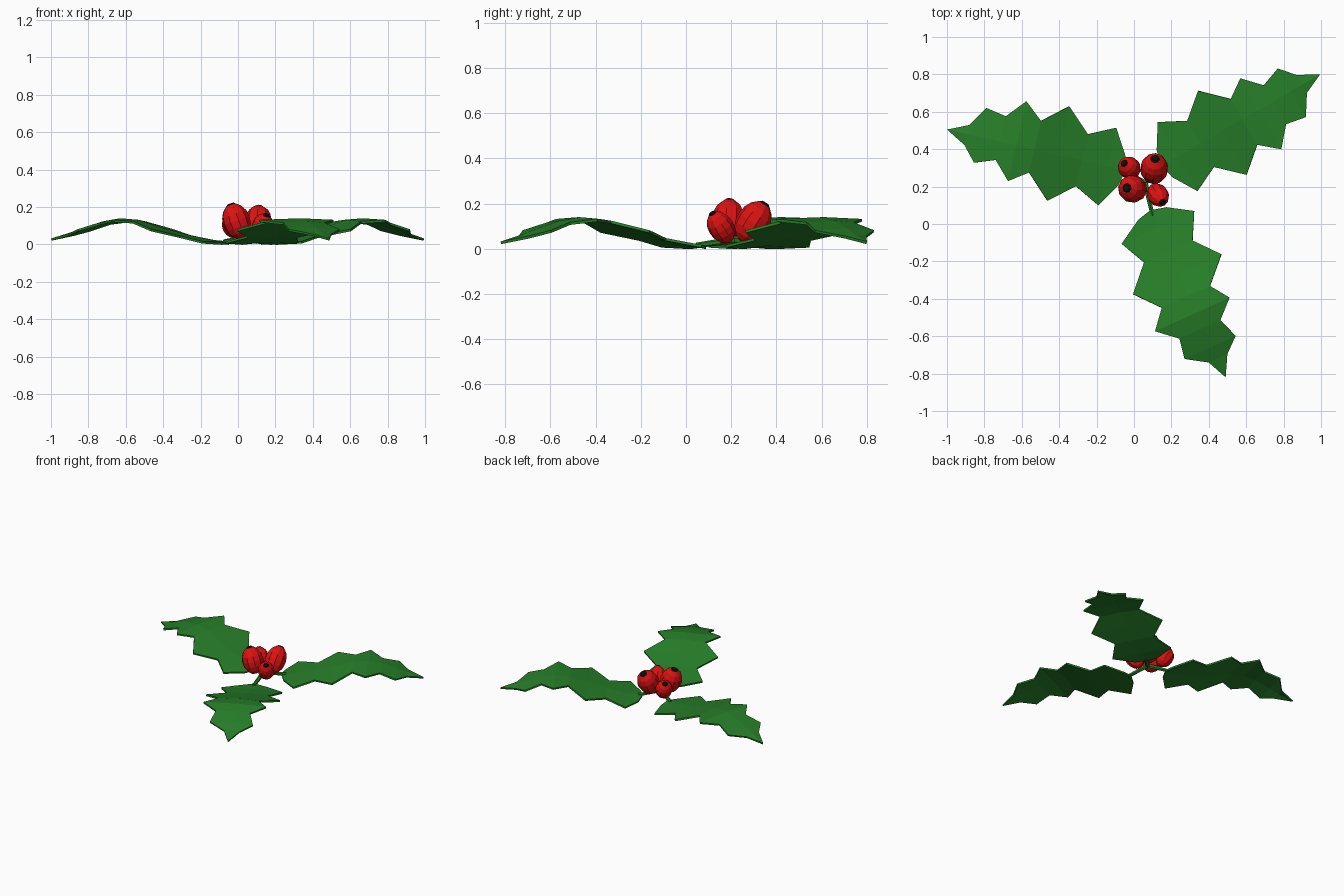
import bpy, bmesh, math
from mathutils import Vector, Matrix

cube = bpy.data.objects.get("Cube")
if cube:
    bpy.data.objects.remove(cube, do_unlink=True)


def material(name, rgb):
    mat = bpy.data.materials.new(name)
    mat.use_nodes = True
    mat.diffuse_color = (*rgb, 1)
    mat.node_tree.nodes["Principled BSDF"].inputs["Base Color"].default_value = (*rgb, 1)
    return mat


GREEN = material("leaf_green", (0.02, 0.21, 0.022))
RED = material("berry_red", (0.72, 0.006, 0.006))
BLACK = material("berry_tip_black", (0.005, 0.005, 0.005))


def finish(name, bm, *mats):
    bmesh.ops.recalc_face_normals(bm, faces=bm.faces)
    mesh = bpy.data.meshes.new(name)
    bm.to_mesh(mesh)
    bm.free()
    for mat in mats:
        mesh.materials.append(mat)
    obj = bpy.data.objects.new(name, mesh)
    bpy.context.collection.objects.link(obj)
    return obj


# Leaf rows: distance behind the tip, left width, right width, height
ROWS = [
    (.11, .06, .05, .065), (.18, .14, .16, .09), (.29, .10, .14, .125),
    (.38, .195, .243, .14), (.48, .125, .158, .132), (.61, .25, .268, .09),
    (.74, .14, .145, .055), (.88, .213, .213, .025), (.96, .085, .08, .018),
]
LENGTH = .98
THICK = .012


def add_leaf(name, tip, degrees):
    bm = bmesh.new()
    point = bm.verts.new((0, 0, .032))
    rows = [[bm.verts.new((-u, left, z - .008)),
             bm.verts.new((-u, 0, z)),
             bm.verts.new((-u, -right, z - .008))] for u, left, right, z in ROWS]
    end = bm.verts.new((-LENGTH, 0, .018))
    for i in (0, 1):
        bm.faces.new((point, rows[0][i], rows[0][i + 1]))
        for a, b in zip(rows, rows[1:]):
            bm.faces.new((a[i], b[i], b[i + 1], a[i + 1]))
        bm.faces.new((rows[-1][i], end, rows[-1][i + 1]))
    turn = Matrix.Rotation(math.radians(degrees), 4, 'Z')
    bm.transform(Matrix.Translation((*tip, 0)) @ turn)
    leaf = finish(name, bm, GREEN)
    if leaf.data.polygons[0].normal.z < 0:
        leaf.data.flip_normals()
    solid = leaf.modifiers.new("thickness", 'SOLIDIFY')
    solid.thickness = THICK
    solid.offset = -1
    return Vector((*tip, .015)) - turn @ Vector((LENGTH - .03, 0, 0))


# Short stem from each leaf to the hub below the berries
def add_stem(name, start, stop):
    bm = bmesh.new()
    axis = stop - start
    bmesh.ops.create_cone(bm, cap_ends=True, segments=6, radius1=.012,
                          radius2=.016, depth=axis.length)
    bm.transform(Matrix.Translation((start + stop) / 2)
                 @ axis.to_track_quat('Z', 'Y').to_matrix().to_4x4())
    finish(name, bm, GREEN)


HUB = Vector((.06, .22, .04))
for side, tip, angle in (("right", (-1, .505), 167), ("left", (.995, .80), 30),
                         ("front", (.49, -.82), -65.7)):
    base = add_leaf(side + "_leaf", tip, angle)
    add_stem(side + "_stem", base, HUB)


# Faceted egg-shaped berry with a dark cap at its outer end
def add_berry(name, centre, lean, radius, half):
    bm = bmesh.new()
    bmesh.ops.create_uvsphere(bm, u_segments=10, v_segments=8, radius=1)
    bm.transform(Matrix.Diagonal((radius, radius, half, 1)))
    top = half
    place = (Matrix.Translation(centre)
             @ Vector(lean).to_track_quat('Z', 'Y').to_matrix().to_4x4())
    bm.transform(place)
    finish(name, bm, RED)
    cap = bmesh.new()
    bmesh.ops.create_cone(cap, cap_ends=True, segments=8, radius1=radius * .36,
                          radius2=radius * .22, depth=.009)
    cap.transform(place @ Matrix.Translation((0, 0, top - .002)))
    finish(name + "_tip", cap, BLACK)


add_berry("back_right_berry", (-.025, .30, .10), (-.4, .36, .85), .06, .072)
add_berry("back_left_berry", (.108, .296, .118), (.05, .55, .84), .075, .1)
add_berry("front_right_berry", (-.008, .188, .125), (-.33, .05, .94), .075, .097)
add_berry("front_left_berry", (.128, .155, .095), (.33, -.5, .8), .057, .08)
